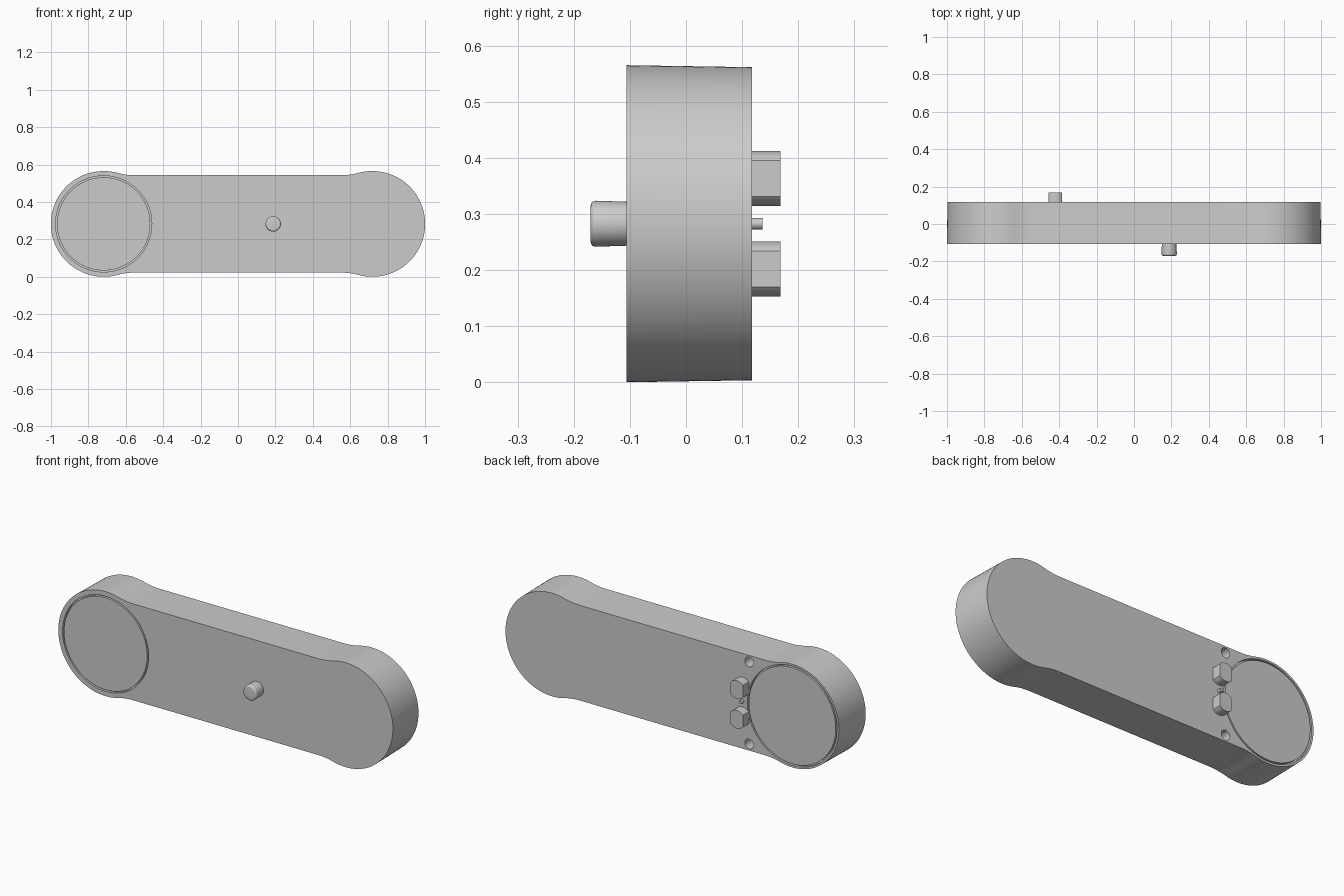
import bpy, bmesh, math

if "Cube" in bpy.data.objects:
    bpy.data.objects.remove(bpy.data.objects["Cube"], do_unlink=True)

grey = bpy.data.materials.new("plain_grey")
grey.use_nodes = True
grey.diffuse_color = (0.6, 0.6, 0.6, 1)
grey.node_tree.nodes["Principled BSDF"].inputs["Base Color"].default_value = (0.6, 0.6, 0.6, 1)

MID = 0.2825            # height of the centre line
END = 0.718             # x of the two round ends
FRONT, BACK = -0.106, 0.118


def arc(cx, cz, r, a0, a1, n):
    return [(cx + r * math.cos(a0 + (a1 - a0) * i / n),
             cz + r * math.sin(a0 + (a1 - a0) * i / n)) for i in range(n + 1)]


def circle(cx, cz, r, n=48):
    return arc(cx, cz, r, 0, math.tau, n)[:-1]


def outline(inset):
    """Bar with two larger round ends, blended by concave fillets."""
    big, half, fil = 0.2825 - inset, 0.2605 - inset, 0.35 + inset
    dx = math.sqrt((big + fil) ** 2 - (half + fil) ** 2)
    a = math.atan2(half + fil, -dx)          # where fillet meets the end
    quarter = arc(END, 0, big, 0, a, 40)
    quarter += arc(END - dx, half + fil, fil, a - math.pi, -math.pi / 2, 10)[1:]
    top = quarter + [(-x, z) for x, z in reversed(quarter)]
    loop = top + [(x, -z) for x, z in reversed(top[1:-1])]
    return [(x, z + MID) for x, z in loop]


def loft(name, levels, ring=False):
    """Join equal loops of (x, z) points placed at given y values."""
    bm = bmesh.new()
    loops = [[bm.verts.new((x, y, z)) for x, z in pts] for y, pts in levels]
    pairs = list(zip(loops, loops[1:]))
    if ring:
        pairs.append((loops[-1], loops[0]))
    else:
        bm.faces.new(loops[0])
        bm.faces.new(loops[-1])
    for a, b in pairs:
        for i in range(len(a)):
            j = (i + 1) % len(a)
            bm.faces.new((a[i], a[j], b[j], b[i]))
    bmesh.ops.recalc_face_normals(bm, faces=bm.faces)
    mesh = bpy.data.meshes.new(name)
    bm.to_mesh(mesh)
    bm.free()
    mesh.materials.append(grey)
    obj = bpy.data.objects.new(name, mesh)
    bpy.context.collection.objects.link(obj)
    return obj


def groove(name, r, width, y0, y1):
    inner, outer = circle(-END, MID, r - width, 96), circle(-END, MID, r, 96)
    return loft(name, [(y0, inner), (y0, outer), (y1, outer), (y1, inner)], ring=True)


# Arm body, slightly drafted toward the back
body = loft("arm_body", [(FRONT, outline(0)), (BACK, outline(0.0035))])

# Cutters: round lid seams on both sides and two screw holes in the back
cutters = [groove("front_seam_cutter", 0.257, 0.008, FRONT - 0.02, FRONT + 0.015),
           groove("back_seam_cutter", 0.268, 0.008, BACK - 0.015, BACK + 0.02)]
for side in (-1, 1):
    hole = circle(-0.46, MID + side * 0.222, 0.026, 32)
    cutters.append(loft("screw_hole_cutter", [(BACK - 0.06, hole), (BACK + 0.02, hole)]))
for c in cutters:
    mod = body.modifiers.new(c.name, 'BOOLEAN')
    mod.operation, mod.solver, mod.object = 'DIFFERENCE', 'EXACT', c
graph = bpy.context.evaluated_depsgraph_get()
cut_mesh = bpy.data.meshes.new_from_object(body.evaluated_get(graph))
body.modifiers.clear()
body.data = cut_mesh
for c in cutters:
    bpy.data.objects.remove(c, do_unlink=True)

# Front knob with a rounded tip
tip, knob_r, round_r = -0.17, 0.041, 0.009
levels = [(FRONT + 0.005, circle(0.188, MID, knob_r - 0.002))]
for i in range(6):
    t = math.pi / 2 * i / 5
    levels.append((tip + round_r * (1 - math.sin(t)),
                   circle(0.188, MID, knob_r - round_r * (1 - math.cos(t)))))
knob = loft("front_knob", levels)

# Back pegs: round with a flat on either side, and a small pin between them
parts = [body, knob]
for side, label in ((1, "upper"), (-1, "lower")):
    pts = []
    flat = math.acos(0.037 / 0.049)
    for start in (flat, math.pi + flat):
        pts += arc(-0.421, MID + side * 0.0805, 0.049, start, start + math.pi - 2 * flat, 20)
    parts.append(loft(label + "_back_peg", [(BACK - 0.005, pts), (0.168, pts)]))
pin = circle(-0.421, MID, 0.01, 24)
parts.append(loft("back_pin", [(BACK - 0.005, pin), (0.136, pin)]))

for obj in bpy.context.selected_objects:
    obj.select_set(False)
for obj in parts:
    obj.select_set(True)
bpy.context.view_layer.objects.active = body
bpy.ops.object.shade_smooth_by_angle(angle=math.radians(30))
